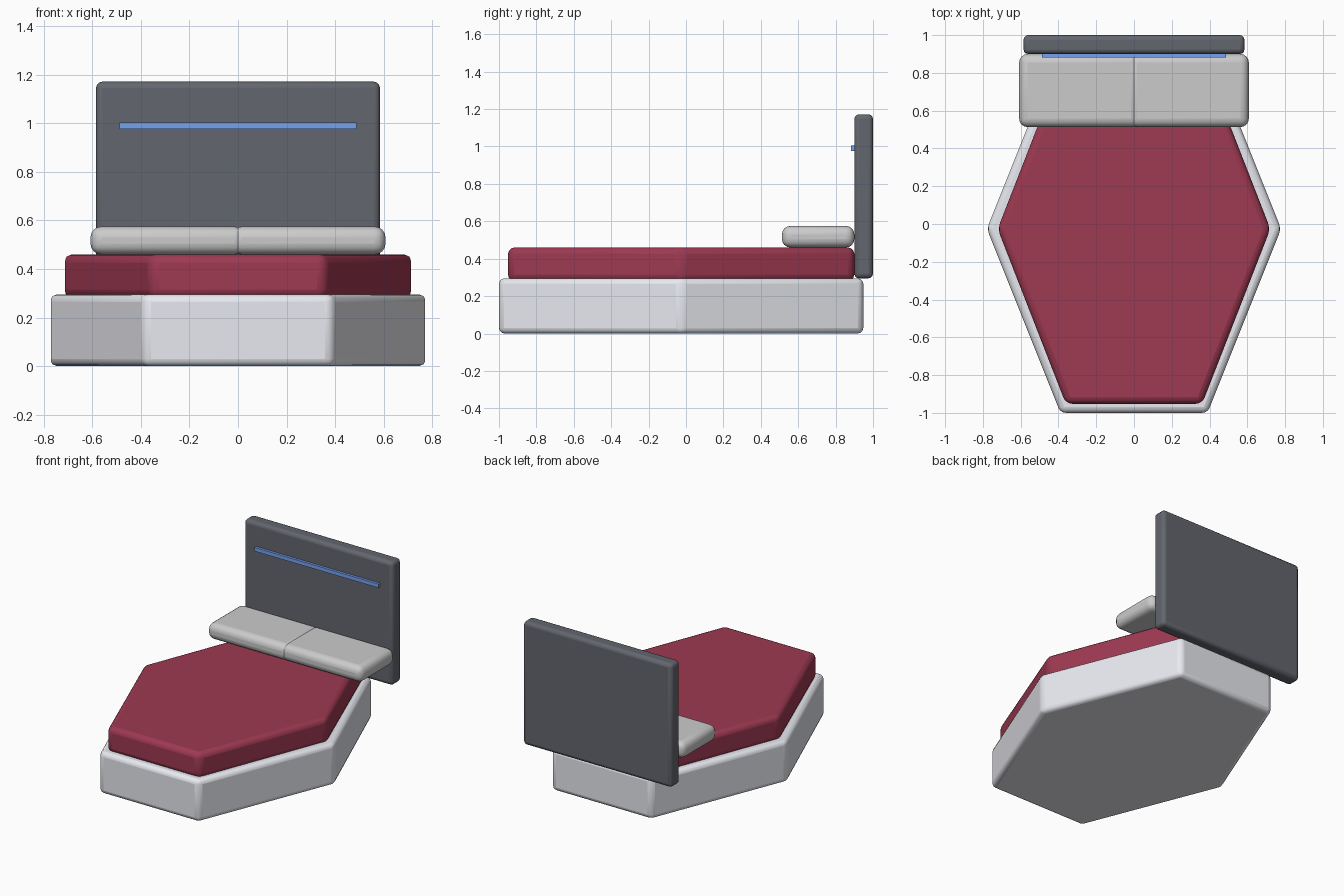
import bpy, bmesh, math

if "Cube" in bpy.data.objects:
    bpy.data.objects.remove(bpy.data.objects["Cube"])


def material(name, rgb):
    m = bpy.data.materials.new(name)
    m.diffuse_color = (*rgb, 1)
    m.use_nodes = True
    m.node_tree.nodes["Principled BSDF"].inputs["Base Color"].default_value = m.diffuse_color
    return m


def prism(name, outline, z0, z1, bevel, mat=None, segments=3):
    """Extrude a closed outline from z0 to z1 and round its edges."""
    bm = bmesh.new()
    face = bm.faces.new([bm.verts.new((x, y, z0)) for x, y in outline])
    top = bmesh.ops.extrude_face_region(bm, geom=[face])["geom"]
    bmesh.ops.translate(bm, vec=(0, 0, z1 - z0),
                        verts=[v for v in top if isinstance(v, bmesh.types.BMVert)])
    bmesh.ops.recalc_face_normals(bm, faces=bm.faces)
    mesh = bpy.data.meshes.new(name)
    bm.to_mesh(mesh)
    bm.free()
    obj = bpy.data.objects.new(name, mesh)
    bpy.context.collection.objects.link(obj)
    if mat:
        mesh.materials.append(mat)
    if bevel:
        mod = obj.modifiers.new("rounding", "BEVEL")
        mod.width, mod.segments = bevel, segments
        mod.limit_method = "ANGLE"
        bpy.ops.object.select_all(action="DESELECT")
        obj.select_set(True)
        bpy.context.view_layer.objects.active = obj
        bpy.ops.object.shade_smooth_by_angle(angle=math.radians(35))
    return obj


def hexagon(rx, y0, y1):
    mid, ry = (y0 + y1) / 2, (y1 - y0) / 2 / math.sin(math.pi / 3)
    return [(rx * math.cos(i * math.pi / 3), mid + ry * math.sin(i * math.pi / 3))
            for i in range(6)]


def rect(x0, x1, y0, y1):
    return [(x0, y0), (x1, y0), (x1, y1), (x0, y1)]


shell = material("pale_shell", (0.81, 0.82, 0.87))
red = material("red_fabric", (0.342, 0.041, 0.084))
dark = material("dark_panel", (0.125, 0.133, 0.156))
blue = material("blue_light", (0.18, 0.36, 0.86))

# Hexagonal bed base and mattress
prism("bed_base", hexagon(0.779, -1.0, 0.948), 0, 0.295, 0.03, shell)
prism("mattress", hexagon(0.722, -0.952, 0.90), 0.28, 0.46, 0.035, red)

# Two pillows merging at the centre
prism("pillow_right", rect(-0.03, 0.608, 0.513, 0.90), 0.46, 0.575, 0.045, segments=4)
prism("pillow_left", rect(-0.608, 0.03, 0.513, 0.90), 0.46, 0.575, 0.045, segments=4)

# Headboard with light strip
prism("headboard", rect(-0.585, 0.585, 0.90, 1.0), 0.295, 1.172, 0.025, dark)
prism("light_strip", rect(-0.488, 0.488, 0.882, 0.905), 0.977, 1.004, 0, blue)
